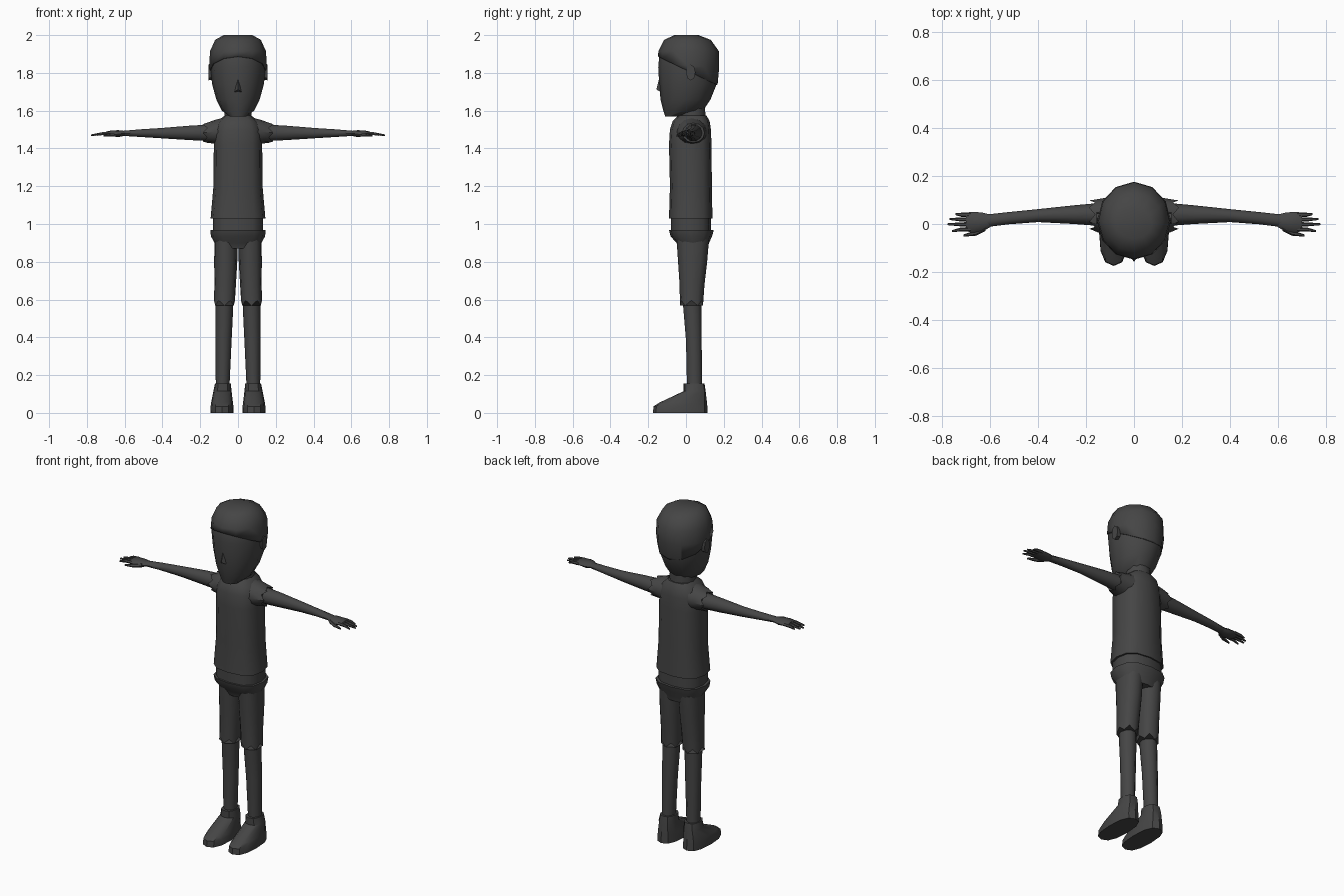
import bpy, bmesh, math
from mathutils import Vector

cube = bpy.data.objects.get("Cube")
if cube:
    bpy.data.objects.remove(cube, do_unlink=True)

grey = bpy.data.materials.new("charcoal grey")
grey.use_nodes = True
COLOUR = (0.06, 0.06, 0.06, 1)
grey.diffuse_color = COLOUR
grey.node_tree.nodes["Principled BSDF"].inputs["Base Color"].default_value = COLOUR


def finish(name, bm, angle=40):
    bmesh.ops.recalc_face_normals(bm, faces=bm.faces)
    mesh = bpy.data.meshes.new(name)
    bm.to_mesh(mesh)
    bm.free()
    mesh.materials.append(grey)
    obj = bpy.data.objects.new(name, mesh)
    bpy.context.collection.objects.link(obj)
    bpy.ops.object.select_all(action='DESELECT')
    obj.select_set(True)
    bpy.context.view_layer.objects.active = obj
    bpy.ops.object.shade_smooth_by_angle(angle=math.radians(angle))
    return obj


def loft(stations, sides=12, axis='z', box=1.0, zigzag=0.0, side=1):
    """Rings of (position, min_a, max_a, min_b, max_b); zigzag jags the last ring."""
    bm = bmesh.new()
    rings = []
    for k, (pos, a0, a1, b0, b1) in enumerate(stations):
        ring = []
        for i in range(sides):
            t = 2 * math.pi * i / sides
            c, s = math.cos(t), math.sin(t)
            a = (a0 + a1) / 2 + (a1 - a0) / 2 * math.copysign(abs(c) ** box, c)
            b = (b0 + b1) / 2 + (b1 - b0) / 2 * math.copysign(abs(s) ** box, s)
            p = pos + (zigzag * (-1) ** i if k == len(stations) - 1 else 0)
            co = (a, b, p) if axis == 'z' else (p, a, b)
            ring.append(bm.verts.new((co[0] * side, co[1], co[2])))
        rings.append(ring)
    for low, high in zip(rings, rings[1:]):
        for i in range(sides):
            j = (i + 1) % sides
            bm.faces.new((low[i], low[j], high[j], high[i]))
    bm.faces.new(rings[0])
    bm.faces.new(rings[-1])
    return bm


def sym(z, half, y0, y1):
    return (z, -half, half, y0, y1)


# Head, and a hair cap cut from the same form along a sloping hairline
head = [sym(1.57, .045, -.11, -.04), sym(1.60, .085, -.12, .09),
        sym(1.66, .115, -.135, .13), sym(1.74, .137, -.142, .162),
        sym(1.83, .147, -.147, .17), sym(1.91, .142, -.14, .168),
        sym(1.97, .115, -.11, .125), sym(1.995, .07, -.055, .06)]
finish("head", loft(head))
hair = loft([sym(z + .005, h + .006, a - .006, b + .006) for z, h, a, b in
             [(r[0], r[2], r[3], r[4]) for r in head]])
bmesh.ops.bisect_plane(hair, geom=hair.verts[:] + hair.edges[:] + hair.faces[:],
                       plane_co=(0, 0, 1.815), plane_no=Vector((0, .48, 1)),
                       clear_inner=True)
cap = finish("hair", hair)
shell = cap.modifiers.new("thickness", 'SOLIDIFY')
shell.thickness = .006
finish("neck", loft([sym(1.53, .075, -.04, .105), sym(1.63, .068, -.035, .1)]))

# Nose
nose = bmesh.new()
pts = [nose.verts.new(p) for p in ((-.018, -.136, 1.70), (.018, -.136, 1.70),
                                   (0, -.14, 1.78), (0, -.157, 1.712))]
for tri in ((0, 1, 2), (0, 1, 3), (1, 2, 3), (2, 0, 3)):
    nose.faces.new([pts[i] for i in tri])
finish("nose", nose)

# Shirt, undershirt band and shorts waist
finish("shirt", loft([sym(1.03, .145, -.09, .14), sym(1.2, .13, -.085, .137),
                      sym(1.42, .128, -.09, .135), sym(1.5, .125, -.085, .132),
                      sym(1.545, .105, -.07, .125), sym(1.575, .07, -.04, .108)],
                     box=.75))
finish("undershirt", loft([sym(.95, .133, -.08, .132), sym(1.05, .133, -.08, .132)], box=.75))
finish("shorts_waist", loft([sym(.87, .115, -.04, .115), sym(.9, .125, -.05, .122),
                             sym(.935, .143, -.082, .138), sym(.968, .147, -.09, .147)],
                            box=.75))

for side, label in ((1, "left"), (-1, "right")):
    # Ear
    ear = loft([(.135, .005, .05, 1.765, 1.84), (.157, .0, .05, 1.76, 1.845)],
               sides=8, axis='x', side=side)
    finish(label + "_ear", ear)

    # Sleeve with a jagged cuff, and the tapering arm
    finish(label + "_sleeve", loft([(.07, -.055, .115, 1.41, 1.565),
                                    (.125, -.045, .108, 1.425, 1.55),
                                    (.175, -.02, .098, 1.43, 1.535)],
                                   axis='x', zigzag=.012, side=side))
    finish(label + "_arm", loft([(.12, -.01, .09, 1.435, 1.53), (.25, .0, .078, 1.442, 1.523),
                                 (.4, .008, .062, 1.452, 1.51), (.52, -.001, .05, 1.46, 1.502),
                                 (.61, -.012, .04, 1.466, 1.494)],
                                axis='x', sides=10, side=side))

    # Hand with four fingers and a thumb
    finish(label + "_hand", loft([(.595, -.01, .038, 1.468, 1.492),
                                  (.635, -.034, .048, 1.46, 1.497),
                                  (.675, -.036, .051, 1.466, 1.494),
                                  (.7, -.03, .047, 1.47, 1.489)],
                                 axis='x', sides=8, side=side))
    for finger, y, tip_y, tip_x in (("index", -.022, -.03, .76), ("middle", -.001, -.001, .777),
                                    ("ring", .019, .021, .77), ("little", .039, .041, .745)):
        finish(f"{label}_{finger}_finger",
               loft([(.68, y - .009, y + .009, 1.47, 1.49),
                     (.72, y - .009, y + .008, 1.469, 1.487),
                     (tip_x, tip_y - .004, tip_y + .004, 1.466, 1.475)],
                    axis='x', sides=6, side=side))
    finish(label + "_thumb", loft([(.62, -.03, .0, 1.465, 1.49), (.66, -.049, -.026, 1.462, 1.482),
                                   (.712, -.053, -.044, 1.462, 1.472)],
                                  axis='x', sides=6, side=side))

    # Shorts leg with a jagged hem, and the bare lower leg
    finish(label + "_shorts_leg", loft([(.92, .002, .125, -.05, .122), (.8, .004, .126, -.042, .112),
                                        (.68, .011, .125, -.034, .098), (.582, .016, .127, -.032, .09)],
                                       box=.85, zigzag=.014, side=side))
    finish(label + "_lower_leg", loft([(.65, .024, .118, -.025, .083), (.5, .028, .12, -.012, .084),
                                       (.38, .034, .12, -.002, .085), (.1, .047, .117, .004, .088)],
                                      sides=10, side=side))

    # Shoe
    finish(label + "_shoe", loft([(0, .023, .146, -.175, .115), (.035, .024, .145, -.172, .113),
                                  (.055, .027, .142, -.14, .111), (.115, .034, .13, -.012, .104),
                                  (.155, .038, .122, -.012, .098)],
                                 box=.8, side=side), 35)
